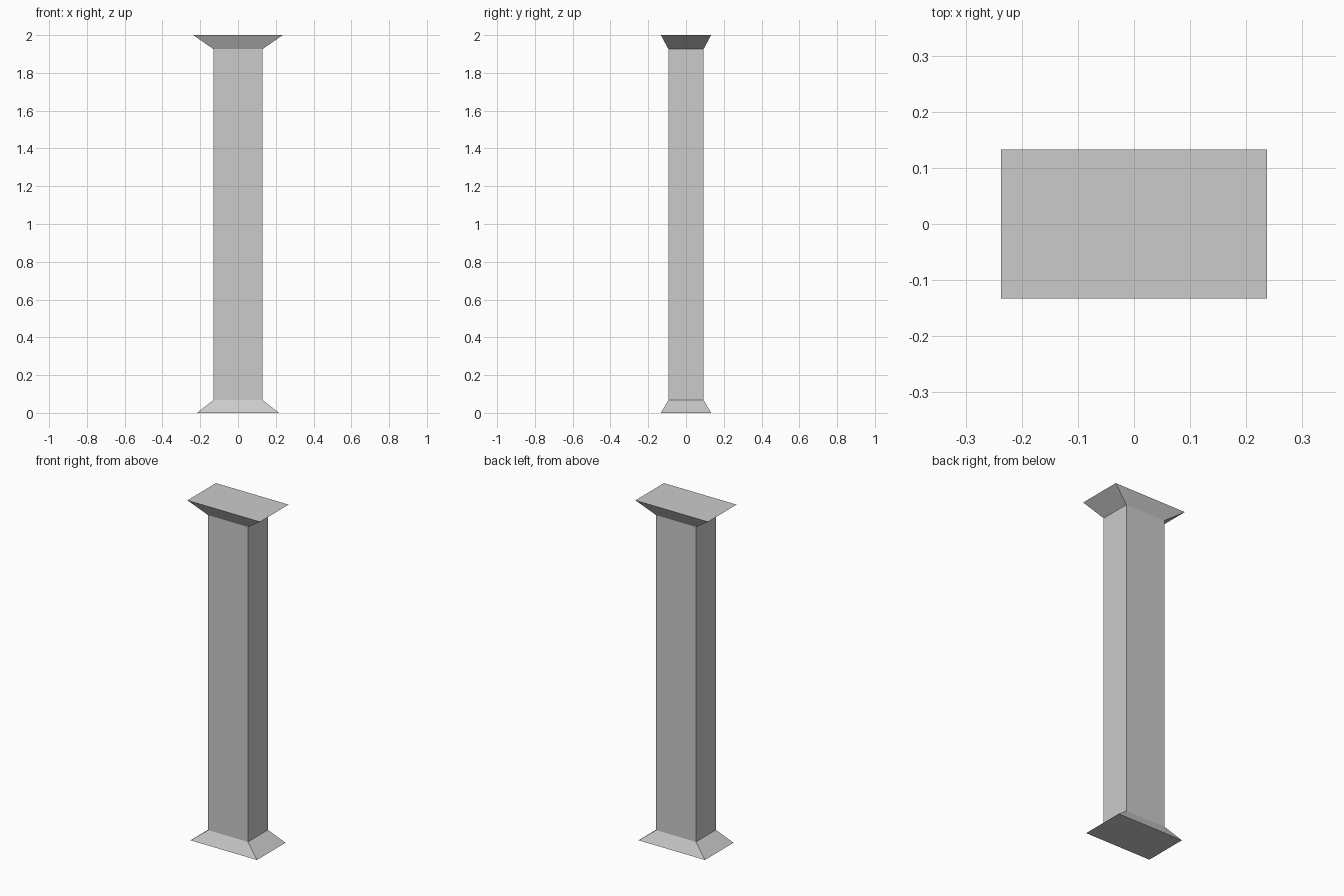
import bpy, bmesh

if "Cube" in bpy.data.objects:
    bpy.data.objects.remove(bpy.data.objects["Cube"])


def section(name, z0, size0, z1, size1, cap_bottom=False, cap_top=False):
    """Four-sided tapered section between two centred rectangles (half sizes)."""
    bm = bmesh.new()
    rings = []
    for z, (hx, hy) in ((z0, size0), (z1, size1)):
        rings.append([bm.verts.new((sx * hx, sy * hy, z))
                      for sx, sy in ((-1, -1), (1, -1), (1, 1), (-1, 1))])
    low, high = rings
    for i in range(4):
        j = (i + 1) % 4
        bm.faces.new((low[i], low[j], high[j], high[i]))
    if cap_bottom:
        bm.faces.new(low[::-1])
    if cap_top:
        bm.faces.new(high)
    mesh = bpy.data.meshes.new(name)
    bm.to_mesh(mesh)
    bm.free()
    obj = bpy.data.objects.new(name, mesh)
    bpy.context.collection.objects.link(obj)
    return obj


SHAFT = (0.13, 0.093)
BASE_Z, CAP_Z = 0.068, 1.926

# Flared foot, straight shaft and flared capital (open where they join)
section("base", 0, (0.217, 0.133), BASE_Z, SHAFT, cap_bottom=True)
section("shaft", BASE_Z, SHAFT, CAP_Z, SHAFT)
section("capital", CAP_Z, SHAFT, 2, (0.237, 0.133), cap_top=True)
